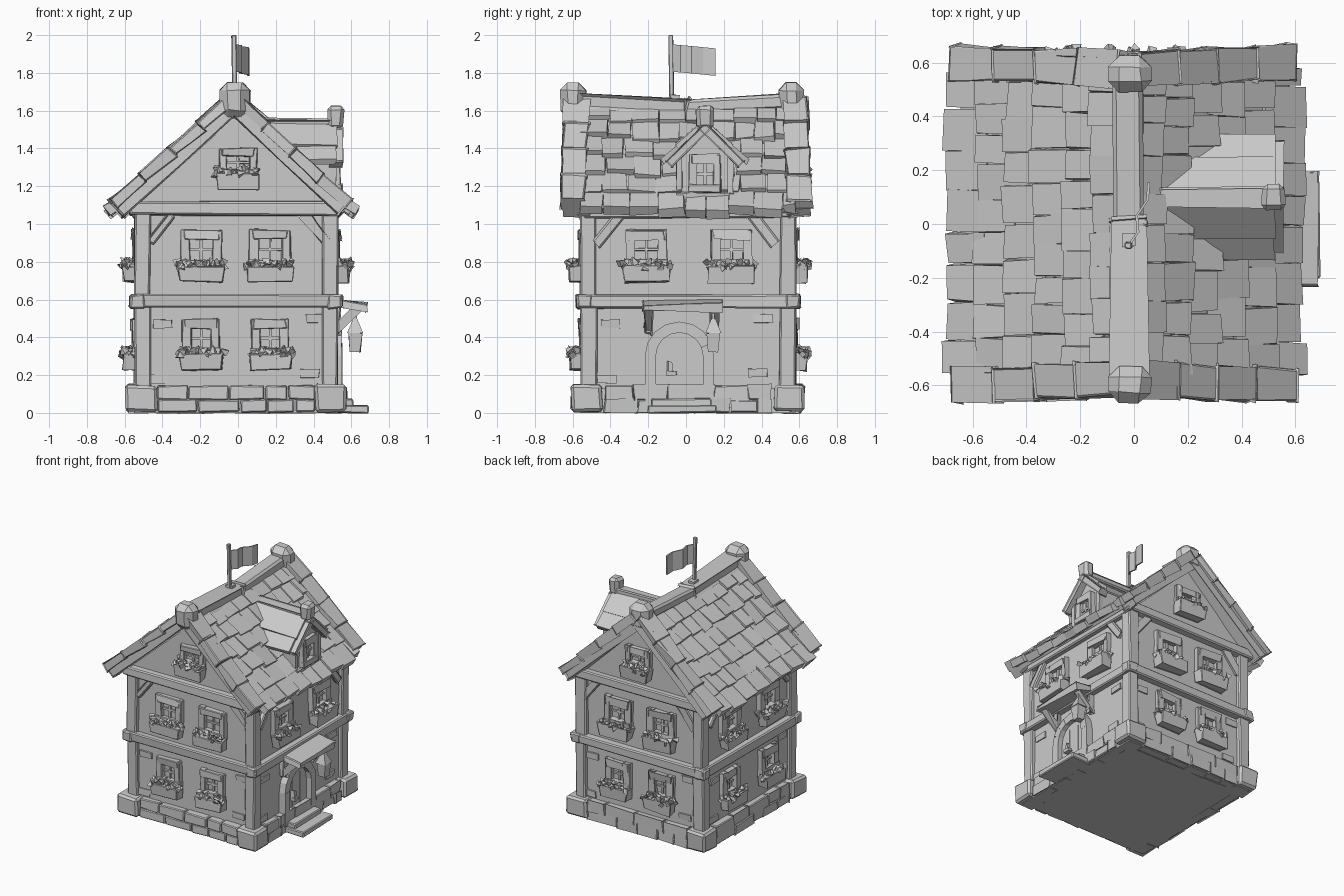
import bpy, bmesh, math, random
from mathutils import Matrix, Vector, Euler

if "Cube" in bpy.data.objects:
    bpy.data.objects.remove(bpy.data.objects["Cube"])

random.seed(7)
R = random.uniform
I = Matrix.Identity(4)


class Part:
    """Collects rough-hewn solids into one flat-shaded object."""

    def __init__(self, name):
        self.name, self.bm = name, bmesh.new()

    def box(self, c, s, M=I, jit=0.006, bev=0.0, taper=1.0):
        vs = bmesh.ops.create_cube(self.bm, size=1)["verts"]
        for v in vs:
            k = taper if v.co.z < 0 else 1
            p = Vector((v.co.x * s[0] * k, v.co.y * s[1] * k, v.co.z * s[2])) + Vector(c)
            v.co = M @ p + Vector((R(-jit, jit), R(-jit, jit), R(-jit, jit)))
        if bev:
            edges = list({e for v in vs for e in v.link_edges})
            bmesh.ops.bevel(self.bm, geom=edges, offset=bev, segments=1, affect='EDGES')

    def beam(self, p, q, side, w, h, jit=0.005, bev=0.008):
        p, q = Vector(p), Vector(q)
        z = (q - p).normalized()
        x = Vector(side)
        x = (x - z * x.dot(z)).normalized()
        M = Matrix((x, z.cross(x), z)).transposed().to_4x4()
        M.translation = (p + q) / 2
        self.box((0, 0, 0), (w, h, (q - p).length), M, jit, bev)

    def prism(self, pts, vec):
        a = [self.bm.verts.new(p) for p in pts]
        b = [self.bm.verts.new(Vector(p) + Vector(vec)) for p in pts]
        n = len(a)
        self.bm.faces.new(a)
        self.bm.faces.new(b[::-1])
        for i in range(n):
            self.bm.faces.new((a[i], b[i], b[(i + 1) % n], a[(i + 1) % n]))

    def done(self):
        bmesh.ops.recalc_face_normals(self.bm, faces=self.bm.faces)
        me = bpy.data.meshes.new(self.name)
        self.bm.to_mesh(me)
        self.bm.free()
        bpy.context.collection.objects.link(bpy.data.objects.new(self.name, me))


def frame(origin, quarter):
    """Wall frame: x along the wall, -y outward, z up."""
    return Matrix.Translation(origin) @ Matrix.Rotation(quarter * math.pi / 2, 4, 'Z')


X0, X1, Y0, Y1 = -0.52, 0.50, -0.53, 0.55
FRONT, RIGHT = frame((0, Y0, 0), 0), frame((X1, 0, 0), 1)
BACK, LEFT = frame((0, Y1, 0), 2), frame((X0, 0, 0), 3)
cx, cy = (X0 + X1) / 2, (Y0 + Y1) / 2

# Plaster walls and gable core
p = Part("walls")
p.box((cx, cy, 0.54), (X1 - X0, Y1 - Y0, 1.08), jit=0)
p.prism([(-0.02, Y0, 1.62), (0.53, Y0, 1.07), (-0.58, Y0, 1.07)], (0, Y1 - Y0, 0))
p.done()

# Stone foundation: course of stones and big corner blocks
p = Part("foundation_stones")
p.box((cx, cy, 0.065), (1.08, 1.14, 0.13), jit=0)
for M, a, b in ((FRONT, -.43, .41), (RIGHT, -.43, .45), (BACK, -.41, .43), (LEFT, -.45, .43)):
    for z0, z1 in ((0.005, 0.07), (0.07, 0.145)):
        u = a
        while u < b - 0.02:
            w = min(R(0.12, 0.25), b - u)
            p.box((u + w / 2, -0.01, (z0 + z1) / 2), (w - .006, R(.07, .09), z1 - z0), M, .004, .006)
            u += w
for x in (-0.51, 0.49):
    for y in (-0.525, 0.545):
        p.box((x, y, 0.077), (0.165, 0.165, 0.145), jit=0.008, bev=0.015)
p.done()

# Exposed bricks scattered on the lower walls
p = Part("wall_bricks")
for M in (FRONT, RIGHT, BACK, LEFT):
    for u, z in ((-.42, .18), (.41, .5), (.38, .21), (-.4, .47)):
        p.box((u, 0, z), (.1, .02, .045), M, .004)
p.done()

# Timber framing: posts, floor beams, eave beams, corner braces
p = Part("timber_frame")
for x in (-0.505, 0.485):
    for y in (-0.515, 0.54):
        p.box((x, y, 0.36), (0.085, 0.085, 0.46), bev=0.008)
        p.box((x, y, 0.84), (0.085, 0.085, 0.46), bev=0.008)
for y in (-0.54, 0.565):
    p.box((cx, y, 0.59), (1.13, 0.075, 0.075), bev=0.008)
    p.box((-0.015, y, 1.085), (1.12, 0.07, 0.075), bev=0.008)
for x in (-0.53, 0.51):
    p.box((x, 0.013, 0.59), (0.075, 1.19, 0.075), bev=0.008)
    p.box((x, 0.013, 1.06), (0.06, 1.1, 0.06), bev=0.008)
for M in (FRONT, RIGHT, BACK, LEFT):
    for s in (-1, 1):
        p.beam(M @ Vector((s * .47, -.008, .9)), M @ Vector((s * .35, -.008, 1.05)),
               M.to_3x3() @ Vector((0, 1, 0)), .035, .045)
p.done()


# Windows with frame, panes, flower box and flowers
def window(pw, pb, pf, M, u, z, w=0.22, h=0.21, bar=0.05, box=True):
    for s in (-1, 1):
        pw.box((u + s * (w - bar) / 2, -.01, z), (bar, .05, h), M, .006, .004)
        pw.box((u, -.014, z + s * (h - bar) / 2), (w * (1.0 if s < 0 else .86), .055, bar), M, .007, .004)
    pw.box((u, -.003, z), (.014, .02, h - bar), M, .002)
    pw.box((u, -.003, z), (w - bar, .02, .014), M, .002)
    if not box:
        return
    bw, zb = w + 0.03, z - h / 2 - .005
    pb.box((u, -.05, zb - .02), (bw, .075, .085), M, .007, .004, taper=.93)
    for i in range(26):
        c = Vector((u + bw * R(-.52, .52), R(-.095, -.015), zb + R(.015, .055)))
        T = M @ Matrix.Translation(c) @ Euler((R(-1.3, 1.3), R(-1.3, 1.3), R(0, 6))).to_matrix().to_4x4()
        bmesh.ops.create_cone(pf.bm, cap_ends=True, segments=4, radius1=R(.018, .027),
                              radius2=.003, depth=R(.025, .045), matrix=T)


pw, pb, pf = Part("window_frames"), Part("flower_boxes"), Part("flowers")
for M, us, low in ((FRONT, (-.195, .17), 1), (BACK, (-.17, .195), 1), (LEFT, (-.24, .22), 1), (RIGHT, (-.21, .24), 0)):
    for u in us:
        window(pw, pb, pf, M, u, .865)
        if low:
            window(pw, pb, pf, M, u, .395, .2, .2)
for M in (FRONT, BACK):
    window(pw, pb, pf, M, 0, 1.325, .2, .15, .04)
window(pw, pb, pf, frame((.505, .1, 0), 1), 0, 1.265, .17, .2, .04, box=False)
for q in (pw, pb, pf):
    q.done()

# Roof shingles in overlapping rows on both slopes
p = Part("roof_shingles")
TOP, ROWS = Vector((-0.02, 0, 1.645)), 6
for s, eave in ((1, Vector((.595, 0, 1.075))), (-1, Vector((-.665, 0, 1.075)))):
    d = eave - TOP
    L = d.length
    d.normalize()
    n = Vector((-d.z * s, 0, d.x * s))
    # roof boarding under the shingles
    p.beam(TOP - n * .03, eave - n * .025 - d * .02, (0, 1, 0), 1.1, .035, 0, 0)
    for r in range(ROWS):
        y = -0.56
        while y < 0.56:
            w = min(R(.1, .16), .58 - y)
            a, b = L * r / ROWS - .02, L * (r + 1) / ROWS + R(.0, .03)
            sag = Vector((0, 0, -.02 * math.cos(y * 2.6)))
            yy = Vector((0, y + w / 2, 0))
            lift = R(.012, .026)
            p.beam(TOP + yy + sag + d * a - n * .008, TOP + yy + sag + d * b + n * lift,
                   (0, 1, 0), w - .004, .036 if r < ROWS - 1 else .055, .007, 0)
            y += w
p.done()

# Barge boards on the gable edges, flaring outward at the eaves
p = Part("barge_boards")
for y0, y1 in ((-.575, -.6), (.575, .6)):
    for ex in (.56, -.635):
        a, b = Vector((-.02, y0, 1.63)), Vector((ex, y1, 1.075))
        p.beam(a, b, (0, 1, 0), .09, .085, .008, .01)
        up = Vector((.02 if ex > 0 else -.02, 0, .025))
        for i in range(4):
            p.beam(a.lerp(b, i / 4) + up, a.lerp(b, (i + 1) / 4) + up * 1.2,
                   (0, 1, 0), .125, .055, .008, .006)
p.done()

# Ridge beam with chunky end knobs
p = Part("ridge_beam")
p.beam((-.02, -.6, 1.655), (-.02, .01, 1.625), (1, 0, 0), .115, .08, .008, .015)
p.beam((-.02, -.01, 1.625), (-.02, .6, 1.655), (1, 0, 0), .115, .08, .008, .015)
for y in (-.595, .56):
    p.box((-.018, y, 1.652), (.17, .14, .185), jit=.01, bev=.042, taper=.9)
p.done()

# Dormer: wall, little roof, barge boards and knob
p = Part("dormer")
p.prism([(.15, -.045, 1.1), (.15, .245, 1.1), (.15, .245, 1.36), (.15, .1, 1.5), (.15, -.045, 1.36)], (.355, 0, 0))
for s in (-1, 1):
    def pt(x, t, o=0):
        return Vector((x, .1 + s * (.215 * t + o * .7), 1.535 - .215 * t + o * .7))
    p.beam(pt(.31, 0), pt(.31, .62, .012), (1, 0, 0), .43, .03, .006, 0)
    p.beam(pt(.32, .5), pt(.32, 1, .012), (1, 0, 0), .4, .03, .008, 0)
    p.beam(pt(.52, 0, -.02), pt(.52, .95, -.02), (1, 0, 0), .06, .045, .004, .006)
    p.box((.505, .1 + s * .135, 1.245), (.03, .03, .25), jit=.004)
p.box((.51, .1, 1.145), (.05, .3, .035), jit=.004)
p.beam((.1, .1, 1.535), (.53, .1, 1.535), (0, 1, 0), .06, .035)
p.box((.517, .1, 1.565), (.09, .1, .125), jit=.006, bev=.02, taper=.85)
p.done()

# Arched door: stone surround made of wedge blocks, panel, handle
DY, SZ = -.035, .3


def arch(r, n=8):
    pts = [(DY + r * math.cos(math.pi * i / n), SZ + r * math.sin(math.pi * i / n)) for i in range(n + 1)]
    return [(DY + r, .05)] + pts + [(DY - r, .05)]


p = Part("door_surround")
inner, outer = arch(.125), arch(.183)
for i in range(len(inner) - 1):
    ring = (inner[i], inner[i + 1], outer[i + 1], outer[i])
    p.prism([(.47, y, z) for y, z in ring], (R(.075, .085), 0, 0))
p.done()
p = Part("door")
p.prism([(.47, y, z) for y, z in arch(.13)], (.042, 0, 0))
for y in (-.08, .01):
    p.box((.513, y, .22), (.006, .007, .32), jit=0)
p.box((.525, -.085, .235), (.03, .025, .07), jit=.006)
p.box((.535, -.075, .21), (.035, .05, .02), jit=.006)
p.done()
p = Part("door_steps")
p.box((.6, -.02, .021), (.18, .36, .042), jit=.004, bev=.006)
p.box((.55, -.025, .055), (.12, .32, .045), jit=.004, bev=.006)
p.done()

# Canopy over the door with brackets
p = Part("door_canopy")
p.beam((.48, -.02, .592), (.68, -.02, .555), (0, 1, 0), .41, .038, .008, .006)
for y in (-.2, .15):
    p.beam((.515, y, .44), (.63, y, .55), (0, 1, 0), .035, .03)
    p.beam((.52, y, .42), (.52, y, .57), (0, 1, 0), .035, .03)
p.done()

# Hanging lantern
p = Part("lantern")
p.beam((.62, .145, .56), (.62, .145, .49), (1, 0, 0), .015, .015, .002, 0)
p.box((.62, .145, .372), (.075, .075, .1), jit=.003, taper=.72)
bmesh.ops.create_cone(p.bm, cap_ends=True, segments=4, radius1=.06, radius2=.016, depth=.075,
                      matrix=Matrix.Translation((.62, .145, .46)) @ Matrix.Rotation(math.pi / 4, 4, 'Z'))
p.done()

# Flag pole and waving flag
p = Part("flag_pole")
p.box((-.02, -.06, 1.655), (.05, .05, .06), jit=.004)
p.beam((-.018, -.075, 1.64), (-.022, -.08, 2.0), (1, 0, 0), .025, .025, .002, .004)
p.done()
p = Part("flag")
wave = [(-.015, -.08), (.02, -.03), (.015, .03), (.055, .09), (.06, .155)]
loop = wave + [(x - .01, y) for x, y in wave[::-1]]
p.prism([(x, y, 1.8 - .1 * max(0, y) + .08 * max(0, -y)) for x, y in loop], (0, 0, .145))
p.done()
